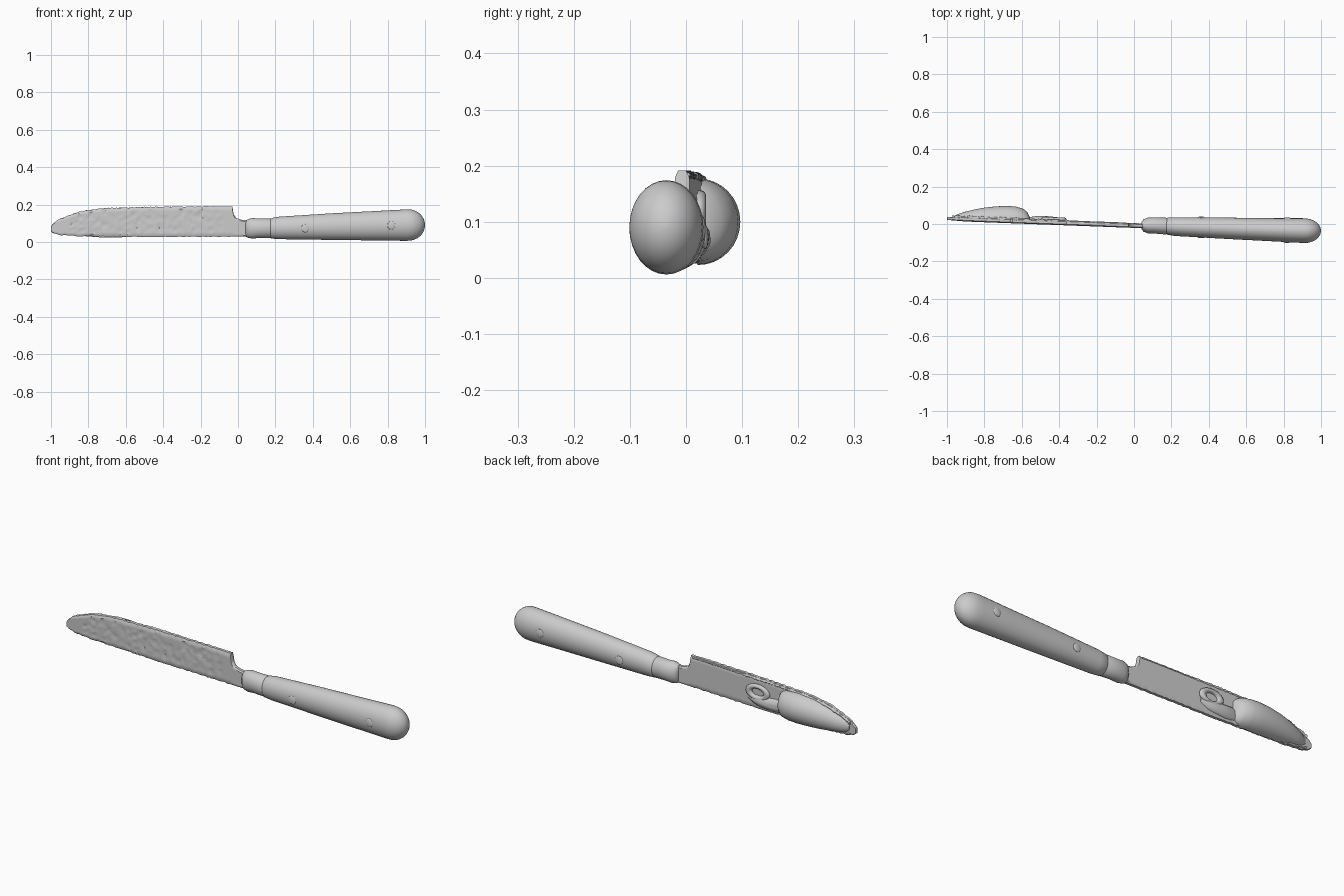
import bpy, math, random
from math import sin, cos, pi

random.seed(4)
if "Cube" in bpy.data.objects:
    bpy.data.objects.remove(bpy.data.objects["Cube"])

grey = bpy.data.materials.new("plain grey")
grey.use_nodes = True
colour = (0.6, 0.6, 0.6, 1)
grey.diffuse_color = colour
grey.node_tree.nodes["Principled BSDF"].inputs["Base Color"].default_value = colour


def finish(ob, angle=60):
    ob.data.materials.append(grey)
    bpy.ops.object.select_all(action='DESELECT')
    ob.select_set(True)
    bpy.context.view_layer.objects.active = ob
    bpy.ops.object.shade_smooth_by_angle(angle=math.radians(angle))
    return ob


def loft(name, rings, angle=60):
    """Skin a list of equal closed rings running along x and cap both ends."""
    n = len(rings[0])
    verts = [p for r in rings for p in r]
    faces = []
    for i in range(len(rings) - 1):
        a, b = i * n, (i + 1) * n
        for j in range(n):
            k = (j + 1) % n
            faces.append((a + j, b + j, b + k, a + k))
    faces.append(tuple(range(n)))
    faces.append(tuple(reversed(range(len(verts) - n, len(verts)))))
    me = bpy.data.meshes.new(name)
    me.from_pydata(verts, [], faces)
    import bmesh
    bm = bmesh.new()
    bm.from_mesh(me)
    bmesh.ops.recalc_face_normals(bm, faces=bm.faces)
    bm.to_mesh(me)
    bm.free()
    ob = bpy.data.objects.new(name, me)
    bpy.context.collection.objects.link(ob)
    return finish(ob, angle)


def oval(x, yc, zc, ry, rz, n=32):
    return [(x, yc + ry * cos(2 * pi * j / n), zc + rz * sin(2 * pi * j / n)) for j in range(n)]


def lerp(pts, x):
    for (x0, v0), (x1, v1) in zip(pts, pts[1:]):
        if x <= x1:
            return v0 + (v1 - v0) * max(0, (x - x0) / (x1 - x0))
    return pts[-1][1]


def blade_y(x):
    return -0.008 - 0.038 * x


# Handle: slim at the collar, swelling to a rounded butt
stations = [(0.165, -0.012, 0.073, 0.035, 0.045), (0.18, -0.012, 0.073, 0.046, 0.055),
            (0.22, -0.014, 0.075, 0.050, 0.060), (0.50, -0.023, 0.082, 0.057, 0.071),
            (0.75, -0.031, 0.087, 0.062, 0.079), (0.90, -0.035, 0.090, 0.066, 0.084)]
rings = [oval(*s) for s in stations]
for i in range(1, 9):
    t = i / 8 * pi / 2 * 0.98
    rings.append(oval(0.91 + 0.09 * sin(t), -0.036, 0.0905,
                      0.066 * cos(t), 0.084 * cos(t)))
loft("handle", rings)

# Collar between blade and handle
loft("collar", [oval(*s) for s in [
    (0.040, -0.008, 0.072, 0.020, 0.042), (0.052, -0.008, 0.072, 0.034, 0.049),
    (0.075, -0.008, 0.073, 0.042, 0.055), (0.110, -0.008, 0.073, 0.043, 0.052),
    (0.170, -0.011, 0.073, 0.045, 0.053), (0.182, -0.012, 0.073, 0.040, 0.048)]])

# Low rivets on both sides of the handle
for i, (x, yc, ry, z) in enumerate([(0.36, -0.018, 0.054, 0.073), (0.82, -0.033, 0.064, 0.088)]):
    for side, s in (("front", -1), ("back", 1)):
        bpy.ops.mesh.primitive_uv_sphere_add(segments=16, ring_count=8, radius=1,
                                             location=(x, yc + s * (ry - 0.002), z))
        ob = bpy.context.object
        ob.name = f"rivet_{side}_{i + 1}"
        ob.scale = (0.022, 0.006, 0.022)
        finish(ob)

# Blade: thin plate with a curved tip, a notch at the heel and a pitted front
top = [(-1, 0.085), (-0.985, 0.105), (-0.95, 0.124), (-0.9, 0.143), (-0.85, 0.160),
       (-0.78, 0.174), (-0.7, 0.181), (-0.5, 0.187), (-0.03, 0.191), (-0.024, 0.15),
       (-0.01, 0.128), (0.02, 0.118), (0.06, 0.115)]
bottom = [(-1, 0.058), (-0.985, 0.046), (-0.95, 0.037), (-0.85, 0.031), (-0.5, 0.027),
          (-0.1, 0.028), (0.06, 0.029)]
rings = []
xs = [-1 + 0.01 * i for i in range(107)] + [-0.024]
n = 14
for x in sorted(xs):
    lo, hi = lerp(bottom, x), lerp(top, x)
    if x < -0.04:
        hi += random.uniform(-0.003, 0.002)
        lo += random.uniform(-0.002, 0.002)
    half = 0.008 + 0.005 * min(1, (x + 1) / 0.1)
    front, back = [], []
    for j in range(n):
        t = j / (n - 1)
        z = lo + (hi - lo) * t
        edge = half * (0.55 if j in (0, n - 1) else 1)
        pit = 0
        if -0.9 < x < -0.08 and 1 < j < n - 2 and random.random() < 0.2:
            pit = random.uniform(0.002, 0.006)
        front.append((x, blade_y(x) - edge + pit, z))
        back.append((x, blade_y(x) + edge, z))
    rings.append(front + back[::-1])
loft("blade", rings, 40)


def dollop(name, data, wobble=0.0):
    """Dome lying on the back of the blade: x, centre z, bulge, half height."""
    rings = []
    for x, zc, bulge, rz in data:
        y0 = blade_y(x) + 0.004
        rings.append([(x, y0 + max(0, cos(2 * pi * j / 32)) * bulge
                       + random.uniform(0, wobble),
                       zc + sin(2 * pi * j / 32) * rz) for j in range(32)])
    return loft(name, rings)


# Large soft spread near the tip
dollop("large_spread", [
    (-0.965, 0.080, 0.008, 0.018), (-0.94, 0.082, 0.022, 0.034), (-0.90, 0.086, 0.036, 0.046),
    (-0.85, 0.092, 0.050, 0.058), (-0.80, 0.096, 0.061, 0.067), (-0.74, 0.099, 0.070, 0.074),
    (-0.68, 0.100, 0.075, 0.077), (-0.63, 0.100, 0.073, 0.076), (-0.59, 0.099, 0.062, 0.070),
    (-0.57, 0.098, 0.045, 0.060), (-0.555, 0.097, 0.015, 0.045)])

# Smaller smear behind it, with a curled loop above
dollop("small_smear", [
    (-0.575, 0.075, 0.014, 0.034), (-0.53, 0.072, 0.024, 0.036), (-0.49, 0.070, 0.028, 0.034),
    (-0.45, 0.070, 0.026, 0.030), (-0.41, 0.074, 0.023, 0.026), (-0.37, 0.082, 0.012, 0.014)],
    0.002)
bpy.ops.mesh.primitive_torus_add(major_segments=28, minor_segments=10, major_radius=0.034,
                                 minor_radius=0.012, location=(-0.43, blade_y(-0.43) + 0.016, 0.115),
                                 rotation=(pi / 2, 0, 0))
bpy.context.object.name = "curled_loop"
bpy.context.object.scale = (1.5, 0.9, 1)
finish(bpy.context.object)

# Ragged crumbs along the spine and lower edge
rings = []
for i in range(94):
    x = -0.97 + i * 0.01
    r = random.uniform(0.004, 0.009) if x < -0.35 else random.uniform(0.003, 0.005)
    rings.append(oval(x, blade_y(x) + 0.010, lerp(top, x) - 0.007, r, r, 8))
loft("spine_crumbs", rings)
rings = []
for i in range(40):
    x = -0.97 + i * 0.01
    r = random.uniform(0.003, 0.007)
    rings.append(oval(x, blade_y(x) + 0.009, lerp(bottom, x) + 0.007, r, r, 8))
loft("edge_crumbs", rings)
